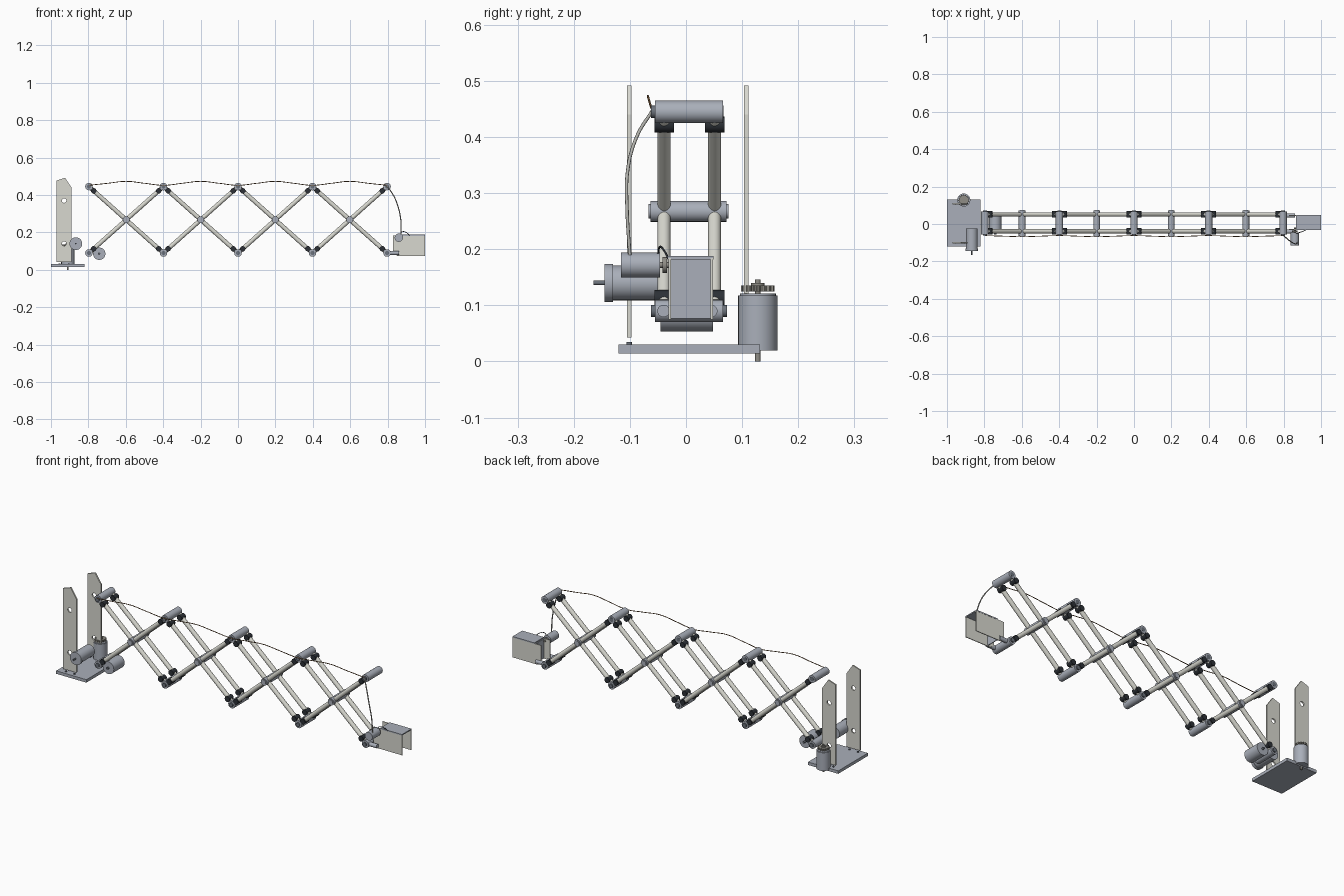
import bpy, bmesh, math
from mathutils import Vector, Matrix

cube = bpy.data.objects.get("Cube")
if cube:
    bpy.data.objects.remove(cube, do_unlink=True)


def material(name, rgb):
    m = bpy.data.materials.new(name)
    m.use_nodes = True
    m.diffuse_color = (*rgb, 1)
    bsdf = m.node_tree.nodes["Principled BSDF"]
    bsdf.inputs["Base Color"].default_value = (*rgb, 1)
    bsdf.inputs["Roughness"].default_value = 0.6
    return m


BEIGE = material("warm aluminium", (0.69, 0.69, 0.63))
STEEL = material("blue grey steel", (0.4, 0.43, 0.49))
DARK = material("dark steel", (0.15, 0.17, 0.2))
BLACK = material("black plastic", (0.025, 0.03, 0.037))
BROWN = material("brown cable", (0.26, 0.14, 0.06))
GREY = material("grey cable", (0.45, 0.45, 0.42))
GEAR = material("gear metal", (0.28, 0.27, 0.24))


def finish(name, bm, mat, smooth=False):
    mesh = bpy.data.meshes.new(name)
    bmesh.ops.recalc_face_normals(bm, faces=bm.faces)
    if smooth:
        for f in bm.faces:
            f.smooth = len(f.verts) == 4
    bm.to_mesh(mesh)
    bm.free()
    mesh.materials.append(mat)
    ob = bpy.data.objects.new(name, mesh)
    bpy.context.collection.objects.link(ob)
    return ob


def rod(name, a, b, r, mat, sides=24):
    """Cylinder from point a to point b."""
    a, b = Vector(a), Vector(b)
    turn = (b - a).to_track_quat('Z', 'Y').to_matrix().to_4x4()
    bm = bmesh.new()
    bmesh.ops.create_cone(bm, cap_ends=True, segments=sides, radius1=r, radius2=r,
                          depth=(b - a).length,
                          matrix=Matrix.Translation((a + b) / 2) @ turn)
    return finish(name, bm, mat, True)


def cross_rod(name, x, z, y0, y1, r, mat, sides=24):
    return rod(name, (x, y0, z), (x, y1, z), r, mat, sides)


def box(name, lo, hi, mat):
    lo, hi = Vector(lo), Vector(hi)
    bm = bmesh.new()
    bmesh.ops.create_cube(bm, size=1, matrix=Matrix.Translation((lo + hi) / 2)
                          @ Matrix.Diagonal((*(hi - lo), 1)))
    return finish(name, bm, mat)


def extrude(name, points, offset, mat):
    bm = bmesh.new()
    face = bm.faces.new([bm.verts.new(p) for p in points])
    made = bmesh.ops.extrude_face_region(bm, geom=[face])["geom"]
    bmesh.ops.translate(bm, vec=offset,
                        verts=[g for g in made if isinstance(g, bmesh.types.BMVert)])
    return finish(name, bm, mat)


def cable(name, points, r, mat):
    cu = bpy.data.curves.new(name, 'CURVE')
    cu.dimensions = '3D'
    cu.bevel_depth = r
    cu.bevel_resolution = 2
    cu.resolution_u = 8
    sp = cu.splines.new('BEZIER')
    sp.bezier_points.add(len(points) - 1)
    for bp, p in zip(sp.bezier_points, points):
        bp.co = p
        bp.handle_left_type = bp.handle_right_type = 'AUTO'
    cu.materials.append(mat)
    ob = bpy.data.objects.new(name, cu)
    bpy.context.collection.objects.link(ob)


# Scissor linkage
TOP, LOW = 0.445, 0.09
MID = (TOP + LOW) / 2
BAR_Y = (-0.039, 0.051)
NODES = [-0.797 + 0.3985 * i for i in range(5)]


def bar(x0, z0, x1, z1, y):
    a, b = Vector((x0, y, z0)), Vector((x1, y, z1))
    d = (b - a).normalized()
    rod("scissor_bar", a, b, 0.0115, BEIGE)
    # round black clamp across each end of the bar
    for p in (a + d * 0.034, b - d * 0.034):
        cross_rod("bar_clamp", p.x, p.z, y - 0.0175, y + 0.0175, 0.0145, BLACK)


for x0, x1 in zip(NODES, NODES[1:]):
    for y in BAR_Y:
        bar(x0, TOP, x1, LOW, y)
        bar(x0, LOW, x1, TOP, y)
    cross_rod("crossing_tube", (x0 + x1) / 2, MID, -0.063, 0.072, 0.0185, STEEL)
    cross_rod("crossing_pin", (x0 + x1) / 2, MID, -0.067, 0.076, 0.013, STEEL)

for x in NODES:
    for z, back in ((TOP, 0.067), (LOW, 0.073)):
        cross_rod("joint_tube", x, z, -0.055, 0.066, 0.02, STEEL)
        cross_rod("joint_pin", x, z, -0.062, back, 0.011, DARK, 16)

# Base plate with uprights
box("base_plate", (-1.0, -0.12, 0.014), (-0.82, 0.132, 0.03), STEEL)
outline = [(-0.97, 0.043), (-0.89, 0.043), (-0.89, 0.44), (-0.925, 0.492), (-0.97, 0.477)]
for y in (-0.105, 0.103):
    plate = extrude("upright_plate", [(x, y, z) for x, z in outline], (0, 0.008, 0), BEIGE)
    for z in (0.37, 0.14):
        cutter = cross_rod("hole_cutter", -0.93, z, y - 0.02, y + 0.03, 0.012, BEIGE)
        cutter.hide_render = True
        mod = plate.modifiers.new("hole", 'BOOLEAN')
        mod.operation = 'DIFFERENCE'
        mod.solver = 'EXACT'
        mod.object = cutter
        bpy.context.view_layer.objects.active = plate
        bpy.ops.object.modifier_apply(modifier=mod.name)
        bpy.data.objects.remove(cutter, do_unlink=True)
    for x in (-0.955, -0.905):
        rod("upright_screw", (x, y + 0.004, 0.028), (x, y + 0.004, 0.035), 0.005, DARK, 12)

# Upright motor with gear
MX, MY = -0.91, 0.128
rod("lift_motor", (MX, MY, 0.02), (MX, MY, 0.118), 0.035, STEEL, 32)
rod("lift_motor_rim", (MX, MY, 0.114), (MX, MY, 0.121), 0.032, STEEL, 32)
rod("lift_motor_shaft", (MX, MY, 0.0), (MX, MY, 0.146), 0.005, GEAR, 12)
teeth = []
for i in range(64):
    r = 0.03 if i % 4 < 2 else 0.025
    t = math.tau * i / 64
    teeth.append((MX + r * math.cos(t), MY + r * math.sin(t), 0.125))
extrude("lift_gear", teeth, (0, 0, 0.01), GEAR)
rod("gear_hub", (MX, MY, 0.134), (MX, MY, 0.14), 0.012, GEAR, 16)

# Drive motor and drum beside the base
cross_rod("drive_motor", -0.867, 0.14, -0.132, -0.025, 0.031, STEEL, 32)
cross_rod("drive_motor_cap", -0.867, 0.14, -0.145, -0.13, 0.034, STEEL, 32)
cross_rod("drive_motor_shaft", -0.867, 0.14, -0.165, -0.14, 0.004, DARK, 12)
cross_rod("drum", -0.742, 0.086, -0.045, 0.048, 0.033, STEEL, 32)
cross_rod("drum_shaft", -0.742, 0.086, -0.055, 0.058, 0.006, DARK, 12)

# Gripper channel, open at its outer end and underneath
for y in (-0.031, 0.044):
    extrude("gripper_side", [(0.83, y, 0.09), (0.85, y, 0.075), (1.0, y, 0.075),
                             (1.0, y, 0.184), (0.83, y, 0.184)], (0, 0.004, 0), BEIGE)
box("gripper_roof", (0.87, -0.033, 0.182), (1.0, 0.049, 0.188), STEEL)
box("gripper_back", (0.865, -0.028, 0.077), (0.869, 0.045, 0.183), STEEL)
for y in (-0.04, 0.045):
    rod("gripper_arm", (0.8, y, 0.09), (0.86, y, 0.09), 0.011, STEEL)

# Gripper motor
cross_rod("gripper_motor", 0.86, 0.172, -0.116, -0.046, 0.0225, STEEL)
cross_rod("gripper_motor_shaft", 0.86, 0.172, -0.05, -0.02, 0.005, GEAR, 12)
cross_rod("gripper_pinion", 0.86, 0.172, -0.042, -0.034, 0.014, GEAR, 12)
cable("motor_lead", [(0.865, -0.05, 0.19), (0.88, -0.047, 0.204),
                     (0.905, -0.038, 0.196), (0.918, -0.032, 0.184)], 0.0018, BLACK)

# Cable draped over the upper joints, then down to the gripper
path = []
for i in range(17):
    s = math.sin(math.pi * (i % 4) / 4) ** 2
    path.append((NODES[0] + (NODES[4] - NODES[0]) * i / 16,
                 -0.062 - 0.006 * s, 0.452 + 0.021 * s))
cable("top_cable", path, 0.002, BROWN)
cable("drop_cable", [(0.797, -0.06, 0.447), (0.83, -0.088, 0.4), (0.855, -0.104, 0.34),
                     (0.87, -0.105, 0.27), (0.872, -0.1, 0.19)], 0.003, GREY)
